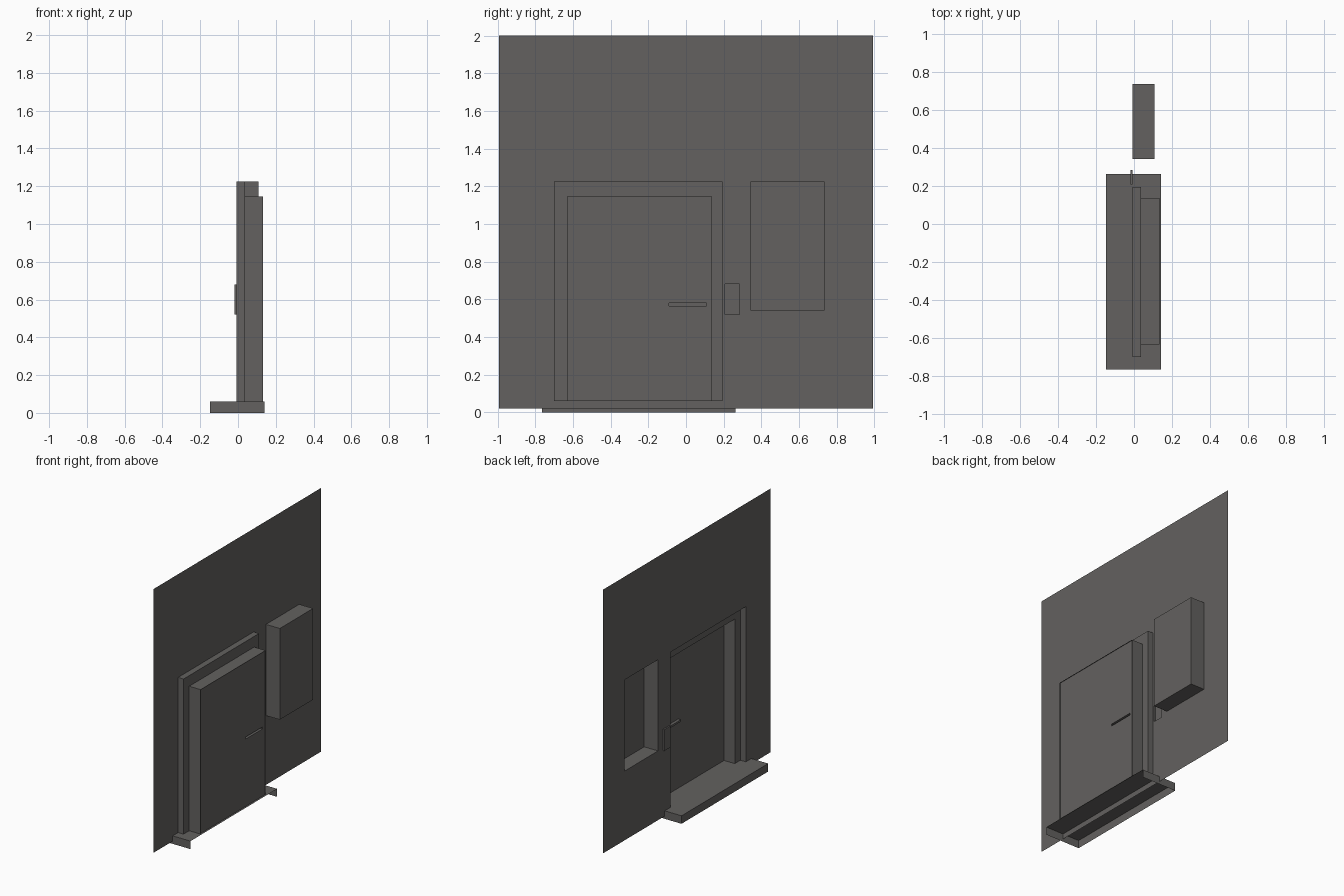
import bpy, bmesh

if "Cube" in bpy.data.objects:
    bpy.data.objects.remove(bpy.data.objects["Cube"])

grey = bpy.data.materials.new("dark grey")
grey.diffuse_color = (0.125, 0.120, 0.115, 1)
grey.use_nodes = True
grey.node_tree.nodes["Principled BSDF"].inputs["Base Color"].default_value = grey.diffuse_color


def finish(name, bm):
    mesh = bpy.data.meshes.new(name)
    bmesh.ops.remove_doubles(bm, verts=bm.verts, dist=1e-5)
    bm.to_mesh(mesh)
    bm.free()
    mesh.materials.append(grey)
    obj = bpy.data.objects.new(name, mesh)
    bpy.context.collection.objects.link(obj)
    return obj


def shell(name, x, y, z, skip="", inward=False):
    """Box from ranges; skip lists open sides such as '-x'; inward makes a niche."""
    bm = bmesh.new()
    bmesh.ops.create_cube(bm, size=1)
    for v in bm.verts:
        v.co = [r[0] if c < 0 else r[1] for c, r in zip(v.co, (x, y, z))]
    bm.normal_update()
    dirs = {"x": 0, "y": 1, "z": 2}
    drop = []
    for tag in skip.split():
        sign = -1 if tag[0] == "-" else 1
        drop += [f for f in bm.faces if f.normal[dirs[tag[1]]] * sign > 0.9]
    bmesh.ops.delete(bm, geom=drop, context="FACES")
    if inward:
        bmesh.ops.reverse_faces(bm, faces=bm.faces)
    return finish(name, bm)


def panel(name, x, y, z, holes):
    """Flat sheet facing -x with rectangular openings (y0, y1, z0, z1)."""
    ys = sorted({*y, *(v for h in holes for v in h[:2])})
    zs = sorted({*z, *(v for h in holes for v in h[2:])})
    bm = bmesh.new()
    for a, b in zip(ys, ys[1:]):
        for c, d in zip(zs, zs[1:]):
            my, mz = (a + b) / 2, (c + d) / 2
            if any(h[0] < my < h[1] and h[2] < mz < h[3] for h in holes):
                continue
            bm.faces.new([bm.verts.new((x, p, q))
                          for p, q in ((a, c), (a, d), (b, d), (b, c))])
    return finish(name, bm)


WALL, REBATE, BACK = -0.007, 0.038, 0.133
STEP_TOP = 0.06
opening = (-0.70, 0.195, STEP_TOP, 1.225)
inner = (-0.633, 0.138, STEP_TOP, 1.145)
window = (0.342, 0.737, 0.54, 1.225)
plate = (0.207, 0.283, 0.52, 0.68)
handle = (-0.09, 0.11, 0.565, 0.58)

# Wall sheet with its openings
panel("wall", WALL, (-0.992, 0.992), (0.02, 2.0), [opening, window, plate])

# Door surround: outer reveal, stepped face, inner reveal
shell("outer_reveal", (WALL, REBATE), opening[:2], opening[2:], "-x +x -z", True)
panel("frame_step", REBATE, opening[:2], opening[2:], [inner])
shell("inner_reveal", (REBATE, BACK), inner[:2], inner[2:], "-x +x -z", True)

# Door leaf with a raised handle, hollow from behind
panel("door", BACK - 0.006, inner[:2], inner[2:], [handle])
shell("door_handle", (0.105, BACK - 0.006), handle[:2], handle[2:], "+x")

# Window niche and wall plate
shell("window_niche", (WALL, 0.108), window[:2], window[2:], "-x", True)
shell("wall_plate", (-0.018, WALL), plate[:2], plate[2:], "+x")

# Doorstep, open underneath and behind
shell("doorstep", (-0.147, 0.141), (-0.765, 0.263), (0, STEP_TOP), "-z +x")
